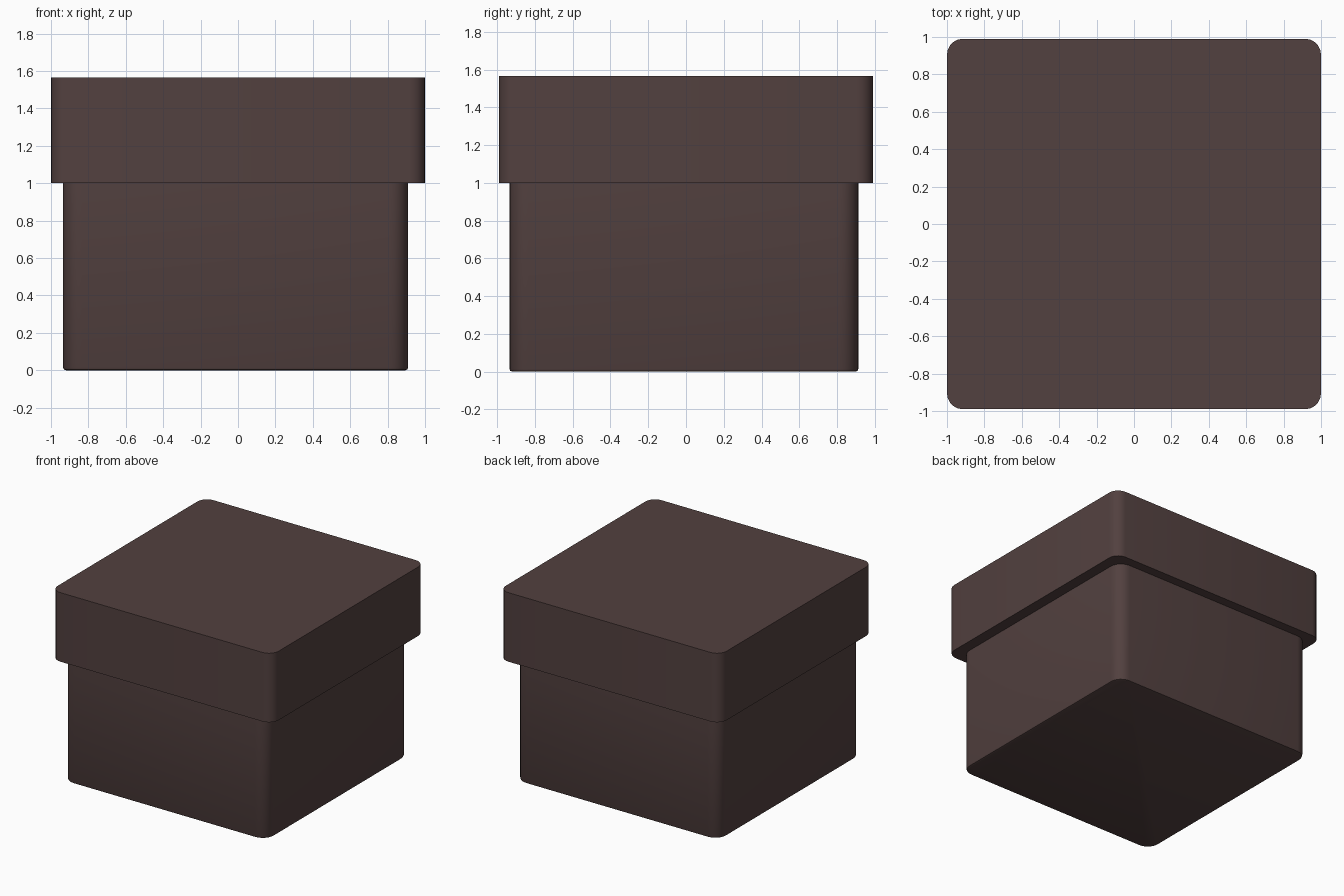
import bpy, bmesh
from math import radians

if "Cube" in bpy.data.objects:
    bpy.data.objects.remove(bpy.data.objects["Cube"])

brown = bpy.data.materials.new("dark_brown")
brown.diffuse_color = (0.085, 0.052, 0.050, 1)
brown.use_nodes = True
brown.node_tree.nodes["Principled BSDF"].inputs["Base Color"].default_value = brown.diffuse_color


def rounded_box(name, x, y, z, radius, segments, bottom_bevel=0):
    """Box from (min, max) ranges with rounded upright corners."""
    bm = bmesh.new()
    bmesh.ops.create_cube(bm, size=1)
    for v in bm.verts:
        for i, (lo, hi) in enumerate((x, y, z)):
            v.co[i] = lo if v.co[i] < 0 else hi
    upright = [e for e in bm.edges
               if abs(e.verts[0].co.z - e.verts[1].co.z) > 0.01]
    bmesh.ops.bevel(bm, geom=upright, offset=radius, segments=segments,
                    profile=0.5, affect='EDGES')
    if bottom_bevel:
        rim = [e for e in bm.edges
               if all(abs(v.co.z - z[0]) < 1e-4 for v in e.verts)]
        bmesh.ops.bevel(bm, geom=rim, offset=bottom_bevel, segments=2,
                        profile=0.5, affect='EDGES')
    bmesh.ops.recalc_face_normals(bm, faces=bm.faces)
    mesh = bpy.data.meshes.new(name)
    bm.to_mesh(mesh)
    bm.free()
    mesh.materials.append(brown)
    obj = bpy.data.objects.new(name, mesh)
    bpy.context.collection.objects.link(obj)
    bpy.ops.object.select_all(action='DESELECT')
    obj.select_set(True)
    bpy.context.view_layer.objects.active = obj
    bpy.ops.object.shade_smooth_by_angle(angle=radians(30))
    return obj


# Box body, sitting very slightly off centre under the lid
rounded_box("box_body", (-0.935, 0.91), (-0.935, 0.913), (0, 1.0), 0.10, 6, 0.015)

# Overhanging lid
rounded_box("box_lid", (-1, 1), (-0.99, 0.99), (1.0, 1.565), 0.085, 5)
